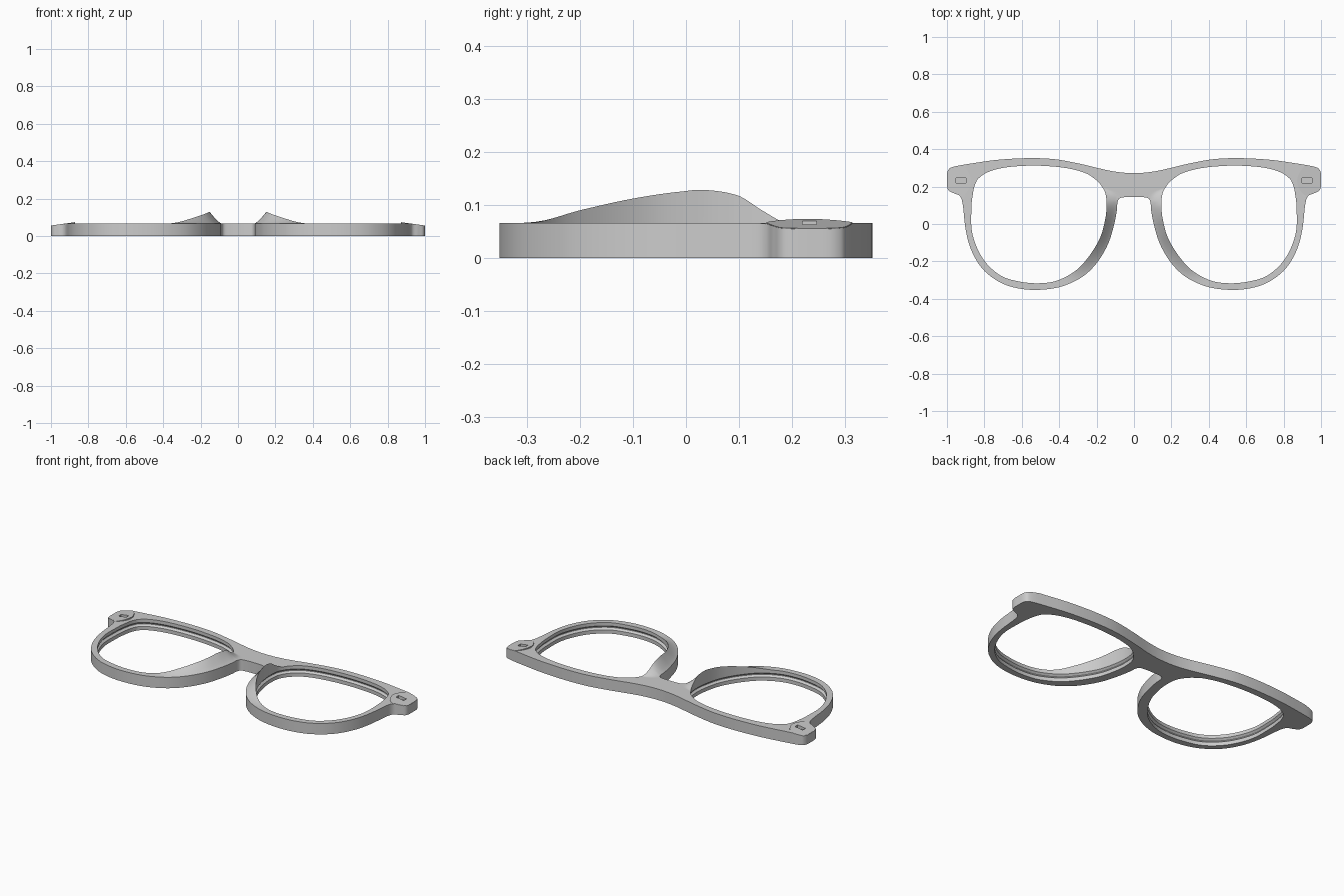
import bpy, bmesh, math
from mathutils import Vector

if "Cube" in bpy.data.objects:
    bpy.data.objects.remove(bpy.data.objects["Cube"])

grey = bpy.data.materials.new("frame grey")
grey.diffuse_color = (0.6, 0.6, 0.6, 1)
grey.use_nodes = True
grey.node_tree.nodes["Principled BSDF"].inputs["Base Color"].default_value = grey.diffuse_color
TOP = 0.066
SUB = 6

# Matched stations around the right rim: outer x, y and lens-hole x, y
PAIRS = [
    (0, .272, .215, .245), (.12, .283, .26, .272), (.28, .32, .34, .295),
    (.42, .346, .44, .308), (.56, .352, .56, .312), (.72, .344, .69, .302),
    (.86, .325, .78, .278), (.965, .306, .83, .245), (.995, .285, .845, .222),
    (1, .24, .855, .195), (.995, .185, .86, .17), (.965, .165, .863, .15),
    (.93, .148, .866, .13), (.915, .10, .869, .09), (.90, -.03, .868, -.03),
    (.87, -.14, .838, -.13), (.81, -.24, .785, -.215), (.72, -.31, .705, -.28),
    (.62, -.344, .61, -.308), (.51, -.352, .51, -.317), (.39, -.335, .41, -.302),
    (.28, -.285, .31, -.248), (.20, -.21, .235, -.165), (.14, -.11, .18, -.07),
    (.108, -.01, .155, .02), (.092, .07, .147, .08), (.088, .115, .147, .12),
    (.075, .138, .15, .15), (.04, .144, .155, .17), (0, .145, .165, .19),
    (0, .21, .185, .218)]
# Nose pad crest height above the rim along y
CREST = [(-.36, 0), (-.29, 0), (-.2, .024), (-.1, .046), (0, .060),
         (.04, .062), (.1, .051), (.15, .02), (.19, 0), (.26, 0)]


def catmull(p, a, b, n, t):
    return 0.5 * (2 * a + (b - p) * t + (2 * p - 5 * a + 4 * b - n) * t * t
                  + (3 * a - p - 3 * b + n) * t ** 3)


def smooth_loop(pts):
    out, k = [], len(pts)
    for i in range(k):
        p, a, b, n = (pts[(i + j) % k] for j in (-1, 0, 1, 2))
        on_a, on_b = a.x == 0, b.x == 0
        if on_a and not on_b:
            p = Vector((-b.x, b.y))
        if on_b and not on_a:
            n = Vector((-a.x, a.y))
        for s in range(SUB):
            t = s / SUB
            out.append(a.lerp(b, t) if on_a and on_b else catmull(p, a, b, n, t))
    return out


def crest(y):
    for i in range(1, len(CREST) - 2):
        (y0, h0), (y1, h1) = CREST[i], CREST[i + 1]
        if y0 <= y <= y1:
            t = (y - y0) / (y1 - y0)
            return max(0, catmull(CREST[i - 1][1], h0, h1, CREST[i + 2][1], t))
    return 0


def hinge_plane(x):
    return .074 - (x - .87) * .14


def make(name, bm):
    bmesh.ops.recalc_face_normals(bm, faces=bm.faces[:])
    me = bpy.data.meshes.new(name)
    bm.to_mesh(me)
    bm.free()
    ob = bpy.data.objects.new(name, me)
    bpy.context.collection.objects.link(ob)
    me.materials.append(grey)
    m = ob.modifiers.new("mirror", 'MIRROR')
    m.merge_threshold = 0.0001
    return ob


outer = smooth_loop([Vector(p[:2]) for p in PAIRS])
inner = smooth_loop([Vector(p[2:]) for p in PAIRS])
N = len(outer)

# Frame front: sweep a grooved section with raised nose pads round the rim
bm = bmesh.new()
rows = []
ROWS = 10
for o, i in zip(outer, inner):
    sec = [(o.x, o.y, 0)]
    height = crest(i.y) if i.x < .42 else 0
    width = (o - i).length
    reach = min(width, .06)
    for r in range(ROWS + 1):
        d = width * (1 - r / ROWS) ** 1.5
        p = i + (o - i) * (d / width)
        z = TOP + height * max(0, 1 - d / reach) ** 1.15
        if p.x > .9 and p.y > .14:
            z = min(z, hinge_plane(p.x) - .001)
        sec.append((p.x, p.y, z))
    out = (i - Vector((.52, 0))).normalized()
    for off, z in ((0, .046), (.012, .036), (.012, .032), (0, .022), (0, 0)):
        q = i + out * off
        sec.append((q.x, q.y, z))
    rows.append([bm.verts.new(c) for c in sec])
for k in range(N):
    a, b = rows[k], rows[(k + 1) % N]
    M = len(a)
    for j in range(M):
        # leave the centre line open for the mirror
        if j == 0 and abs(a[0].co.x) < 1e-6 and abs(b[0].co.x) < 1e-6:
            continue
        j2 = (j + 1) % M
        bm.faces.new((a[j], b[j], b[j2], a[j2]))
frame = make("frame_front", bm)

# Hinge pads: sloping plates on the end pieces with a curved inner edge
tip = [p for p in outer if p.x > .915 and p.y > .145 and p.y < .316]
mid = Vector((.94, .23))
loop = [mid + (p - mid) * .985 for p in tip]
loop += [Vector(c) for c in ((.908, .157), (.889, .178), (.876, .205), (.871, .23),
                             (.876, .255), (.889, .282), (.908, .307))]
bm = bmesh.new()
low = [bm.verts.new((p.x, p.y, .03)) for p in loop]
high = [bm.verts.new((p.x, p.y, hinge_plane(p.x))) for p in loop]
bm.faces.new(low)
bm.faces.new(high)
for k in range(len(loop)):
    n = (k + 1) % len(loop)
    bm.faces.new((low[k], low[n], high[n], high[k]))
pads = make("hinge_pads", bm)

# Hinge slots
bm = bmesh.new()
bmesh.ops.create_cube(bm, size=1)
for v in bm.verts:
    v.co = Vector((.925 + v.co.x * .052, .233 + v.co.y * .026, .08 + v.co.z * .06))
cutter = make("slot_cutter", bm)
cutter.hide_render = True
cutter.display_type = 'WIRE'

for ob in (frame, pads):
    m = ob.modifiers.new("slot", 'BOOLEAN')
    m.operation = 'DIFFERENCE'
    m.solver = 'EXACT'
    m.object = cutter
bpy.context.view_layer.update()
for ob in (frame, pads):
    bpy.ops.object.select_all(action='DESELECT')
    ob.select_set(True)
    bpy.context.view_layer.objects.active = ob
    for m in list(ob.modifiers):
        bpy.ops.object.modifier_apply(modifier=m.name)
    bpy.ops.object.shade_smooth_by_angle(angle=math.radians(32))
bpy.data.objects.remove(cutter)
